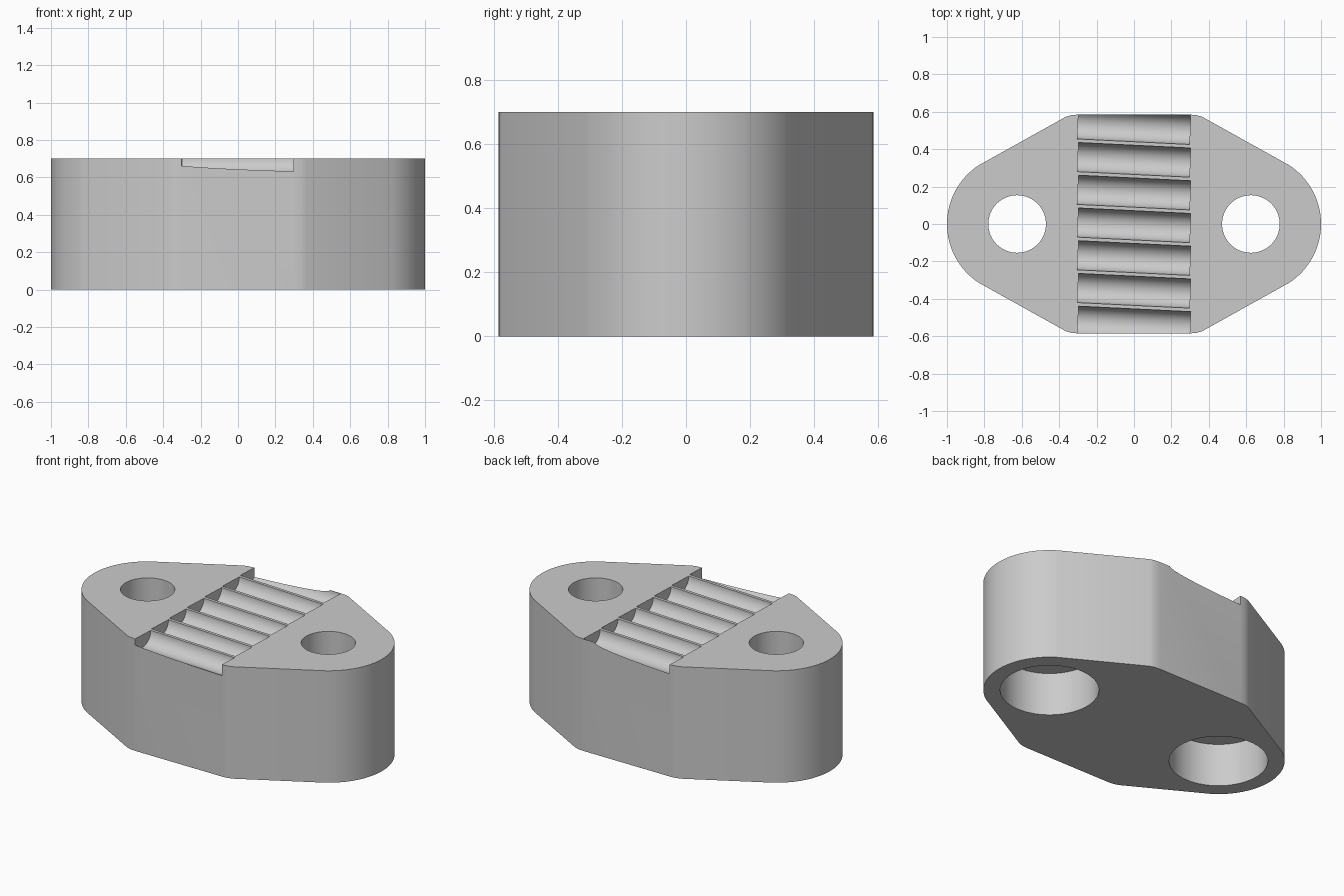
import bpy
import bmesh
from math import radians, sin, cos, pi

if "Cube" in bpy.data.objects:
    bpy.data.objects.remove(bpy.data.objects["Cube"], do_unlink=True)

HEIGHT = 0.7
HOLE_X = 0.625
END_RADIUS = 0.375
GROOVE_PITCH = 0.175
GROOVE_RADIUS = 0.078

grey = bpy.data.materials.new("light grey")
grey.use_nodes = True
colour = (0.6, 0.6, 0.6, 1)
grey.diffuse_color = colour
grey.node_tree.nodes["Principled BSDF"].inputs["Base Color"].default_value = colour


def cylinder_cutter(name, radius, depth, location, rotation=(0, 0, 0)):
    bpy.ops.mesh.primitive_cylinder_add(vertices=64, radius=radius, depth=depth,
                                        location=location, rotation=rotation)
    cutter = bpy.context.object
    cutter.name = name
    cutter.hide_render = True
    return cutter


# Clamp body: rounded ends joined by straight tapers to a wide middle
quarter = [(HOLE_X + END_RADIUS * cos(radians(57) * i / 16),
            END_RADIUS * sin(radians(57) * i / 16)) for i in range(17)]
quarter += [(0.365, 0.573), (0.335, 0.582), (0.3, 0.585)]
half = quarter + [(-x, y) for x, y in reversed(quarter)]
outline = half + [(-x, -y) for x, y in half[1:-1]]
outline.insert(len(half), outline.pop(len(half))) 

bm = bmesh.new()
base = bm.faces.new([bm.verts.new((x, y, 0)) for x, y in outline])
top = bmesh.ops.extrude_face_region(bm, geom=[base])
bmesh.ops.translate(bm, vec=(0, 0, HEIGHT),
                    verts=[v for v in top["geom"] if isinstance(v, bmesh.types.BMVert)])
bmesh.ops.recalc_face_normals(bm, faces=bm.faces)
mesh = bpy.data.meshes.new("clamp_body")
bm.to_mesh(mesh)
bm.free()
body = bpy.data.objects.new("clamp_body", mesh)
bpy.context.collection.objects.link(body)
mesh.materials.append(grey)

# Bolt holes with wide counterbores underneath
cutters = []
for side, x in (("left", HOLE_X), ("right", -HOLE_X)):
    cutters.append(cylinder_cutter(side + "_bolt_hole", 0.154, 2, (x, 0, 0.5)))
    cutters.append(cylinder_cutter(side + "_counterbore", 0.28, 0.54, (x, 0, 0)))

# Row of half-round belt grooves across the top
for i in range(-3, 4):
    cutters.append(cylinder_cutter("belt_groove", GROOVE_RADIUS, 0.6,
                                   (0, i * GROOVE_PITCH - 0.007, HEIGHT),
                                   (pi / 64, pi / 2, 0)))

# Cut, then discard the cutters
bpy.ops.object.select_all(action="DESELECT")
body.select_set(True)
bpy.context.view_layer.objects.active = body
for cutter in cutters:
    cut = body.modifiers.new(cutter.name, "BOOLEAN")
    cut.operation = "DIFFERENCE"
    cut.solver = "EXACT"
    cut.object = cutter
    bpy.ops.object.modifier_apply(modifier=cut.name)
for cutter in cutters:
    bpy.data.objects.remove(cutter, do_unlink=True)

bpy.ops.object.shade_smooth_by_angle(angle=radians(32))
